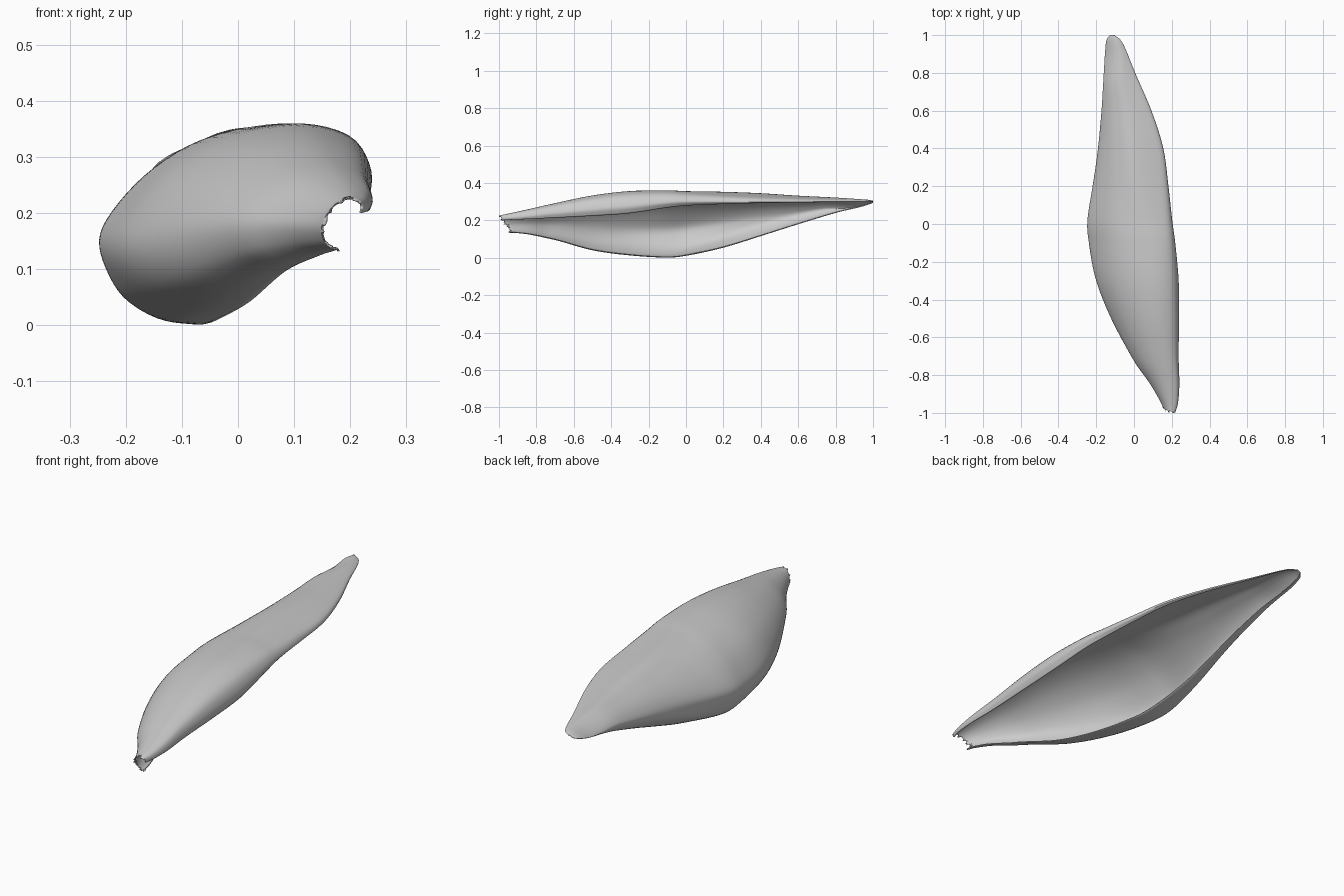
import bpy, math, random
from mathutils import Vector

if "Cube" in bpy.data.objects:
    bpy.data.objects.remove(bpy.data.objects["Cube"])

random.seed(4)

# stations along the husk: y, left x, right x, bottom z, top z, upper rim z
STATIONS = [
    (-1.00, 0.152, 0.222, 0.135, 0.226, 0.200),
    (-0.95, 0.130, 0.234, 0.132, 0.236, 0.203),
    (-0.85, 0.078, 0.240, 0.122, 0.258, 0.207),
    (-0.70, -0.015, 0.236, 0.095, 0.292, 0.214),
    (-0.50, -0.122, 0.238, 0.040, 0.333, 0.224),
    (-0.30, -0.200, 0.236, 0.012, 0.357, 0.238),
    (-0.10, -0.238, 0.218, 0.000, 0.361, 0.268),
    (0.02, -0.247, 0.202, 0.014, 0.357, 0.280),
    (0.20, -0.222, 0.182, 0.055, 0.353, 0.287),
    (0.40, -0.192, 0.155, 0.117, 0.345, 0.292),
    (0.60, -0.172, 0.092, 0.180, 0.332, 0.295),
    (0.80, -0.160, 0.006, 0.240, 0.322, 0.298),
    (0.92, -0.152, -0.042, 0.268, 0.314, 0.299),
    (0.975, -0.145, -0.072, 0.284, 0.310, 0.301),
    (1.00, -0.127, -0.105, 0.294, 0.305, 0.300),
]


def spline(pts, n):
    """Catmull-Rom through pts, n steps per span."""
    p = [Vector(q) for q in pts]
    p = [p[0] * 2 - p[1]] + p + [p[-1] * 2 - p[-2]]
    out = []
    for i in range(1, len(p) - 2):
        a, b, c, d = p[i - 1:i + 3]
        for k in range(n):
            t = k / n
            out.append(0.5 * (2 * b + (c - a) * t + (2 * a - 5 * b + 4 * c - d) * t * t
                              + (3 * b - a - 3 * c + d) * t ** 3))
    out.append(p[-2])
    return out


def ramp(y, a, b):
    t = min(1, max(0, (y - a) / (b - a)))
    return t * t * (3 - 2 * t)


# C-shaped sections in unit width and height, open to the right.
# They share the first three points, which follow the upper rim.
FRONT = [(0.70, 1.0), (0.42, 0.93), (0.18, 0.75), (0.03, 0.52), (0.0, 0.34),
         (0.07, 0.15), (0.22, 0.03), (0.35, 0.0), (0.40, 0.01)]
BACK = [(0.52, 1.0), (0.28, 0.86), (0.12, 0.68), (0.02, 0.48), (0.0, 0.34),
        (0.03, 0.2), (0.1, 0.08), (0.2, 0.0), (0.24, 0.0)]
TIP = [(0.70, 1.0), (0.45, 0.85), (0.25, 0.6), (0.1, 0.35), (0.0, 0.12),
       (0.02, 0.06), (0.06, 0.02), (0.1, 0.0), (0.14, 0.0)]


def section(v_rim, y):
    b, t = ramp(y, -0.15, 0.45), ramp(y, 0.72, 0.93)
    v = min(v_rim, 0.85)
    pts = [(0.97, v), (1.0, v + (1 - v) * (0.35 - 0.2 * b)),
           (0.92, v + (1 - v) * (0.82 - 0.25 * b))]
    for f, k, e in zip(FRONT, BACK, TIP):
        pts.append(Vector(f).lerp(Vector(k), b).lerp(Vector(e), t))
    return spline(pts, 5)


def sample_stations(rows, n):
    """Sample each column as a smooth curve along the length."""
    cols = [spline([(i, r[k]) for i, r in enumerate(rows)], n) for k in range(6)]
    return [[c[j][1] for c in cols] for j in range(len(cols[0]))]


# husk: loft the section along the stations
verts, faces = [], []
for j, (y, xl, xr, zb, zt, zr) in enumerate(sample_stations(STATIONS, 6)):
    w, h = xr - xl, zt - zb
    sec = section((zr - zb) / h, y)
    front = max(0.0, 1 - (y + 1) / 0.25)
    m = len(sec)
    for i, (u, v) in enumerate(sec):
        s = i / (m - 1)
        # shallow oblique wrinkles on the side wall, fading at rims and tips
        dent = 0.02 * math.sin(math.pi * s) * max(0, 1 - abs(y)) * s
        k = 1 - dent * (1 + math.sin(30 * s + 7 * y))
        x = xl + w * (0.5 + (u - 0.5) * k)
        z = zb + h * (0.5 + (v - 0.5) * k)
        # slanted, torn front end
        yy = y + 0.06 * (1 - v) * front
        if j == 0:
            yy += random.uniform(-0.01, 0.02) * min(1, s * 3)
        verts.append((x, max(-1, yy), z))
        if j and i:
            a = j * m + i
            faces.append((a, a - 1, a - m - 1, a - m))

mesh = bpy.data.meshes.new("husk")
mesh.from_pydata(verts, [], faces)
mesh.update()
husk = bpy.data.objects.new("husk", mesh)
bpy.context.collection.objects.link(husk)

# thin wall, grown inwards
c = mesh.polygons[len(mesh.polygons) // 2]
if c.normal.dot(c.center - Vector((0.05, c.center.y, 0.2))) < 0:
    mesh.flip_normals()
solid = husk.modifiers.new("wall", 'SOLIDIFY')
solid.thickness = 0.004
solid.offset = -1

bpy.context.view_layer.objects.active = husk
husk.select_set(True)
bpy.ops.object.shade_smooth_by_angle(angle=math.radians(50))
